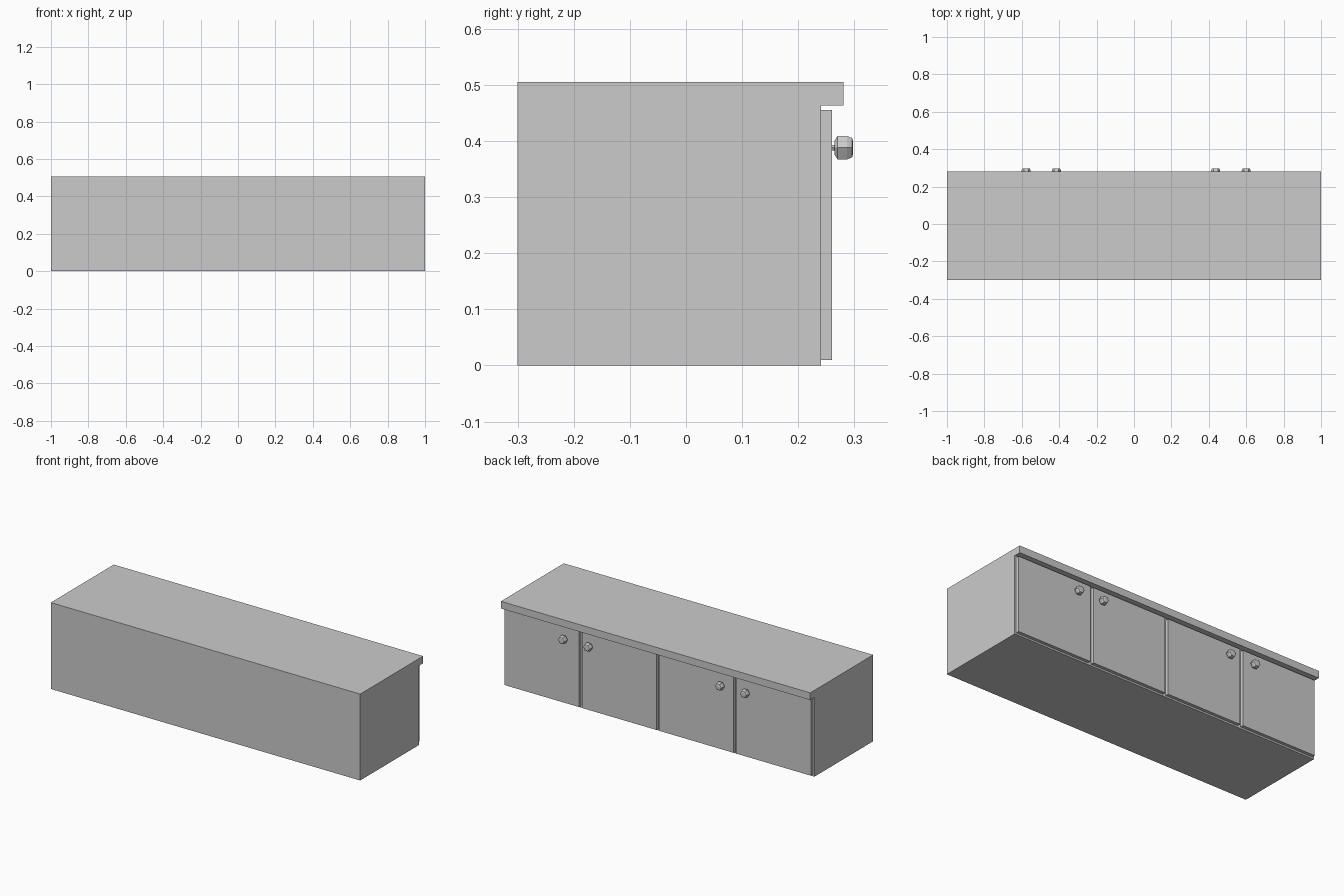
import bpy, bmesh, math

if "Cube" in bpy.data.objects:
    bpy.data.objects.remove(bpy.data.objects["Cube"])


def finish(bm, name):
    bmesh.ops.recalc_face_normals(bm, faces=bm.faces)
    mesh = bpy.data.meshes.new(name)
    bm.to_mesh(mesh)
    bm.free()
    obj = bpy.data.objects.new(name, mesh)
    bpy.context.collection.objects.link(obj)
    return obj


def box(name, x, y, z):
    """Box from (min, max) ranges on each axis."""
    bm = bmesh.new()
    bmesh.ops.create_cube(bm, size=1)
    for v in bm.verts:
        v.co = [r[0] if c < 0 else r[1] for c, r in zip(v.co, (x, y, z))]
    return finish(bm, name)


def lathe_y(name, x, z, profile, sides=6):
    """Faceted solid around the y axis from (y, radius) points."""
    bm = bmesh.new()
    rings = []
    for y, r in profile:
        angles = [math.tau * i / sides for i in range(sides)]
        rings.append([bm.verts.new((x + r * math.cos(a), y, z + r * math.sin(a)))
                      for a in angles])
    for a, b in zip(rings, rings[1:]):
        for i in range(sides):
            j = (i + 1) % sides
            bm.faces.new((a[i], a[j], b[j], b[i]))
    bm.faces.new(rings[0])
    bm.faces.new(rings[-1])
    return finish(bm, name)


# Carcass and overhanging worktop
box("cabinet_body", (-1, 1), (-0.3, 0.241), (0, 0.463))
box("worktop", (-1, 1), (-0.3, 0.281), (0.463, 0.505))

# Four doors with narrow gaps between them
for i in range(4):
    left = -1 + 0.5 * i
    box(f"door_{i + 1}", (left + 0.01, left + 0.49), (0.241, 0.26), (0.01, 0.455))

# Faceted knobs with thin stems, in two pairs
knob_profile = [(0.26, 0.006), (0.265, 0.006), (0.265, 0.015), (0.270, 0.024),
                (0.287, 0.024), (0.296, 0.020), (0.298, 0.012)]
for i, x in enumerate((-0.577, -0.415, 0.437, 0.6)):
    lathe_y(f"knob_{i + 1}", x, 0.388, knob_profile)
